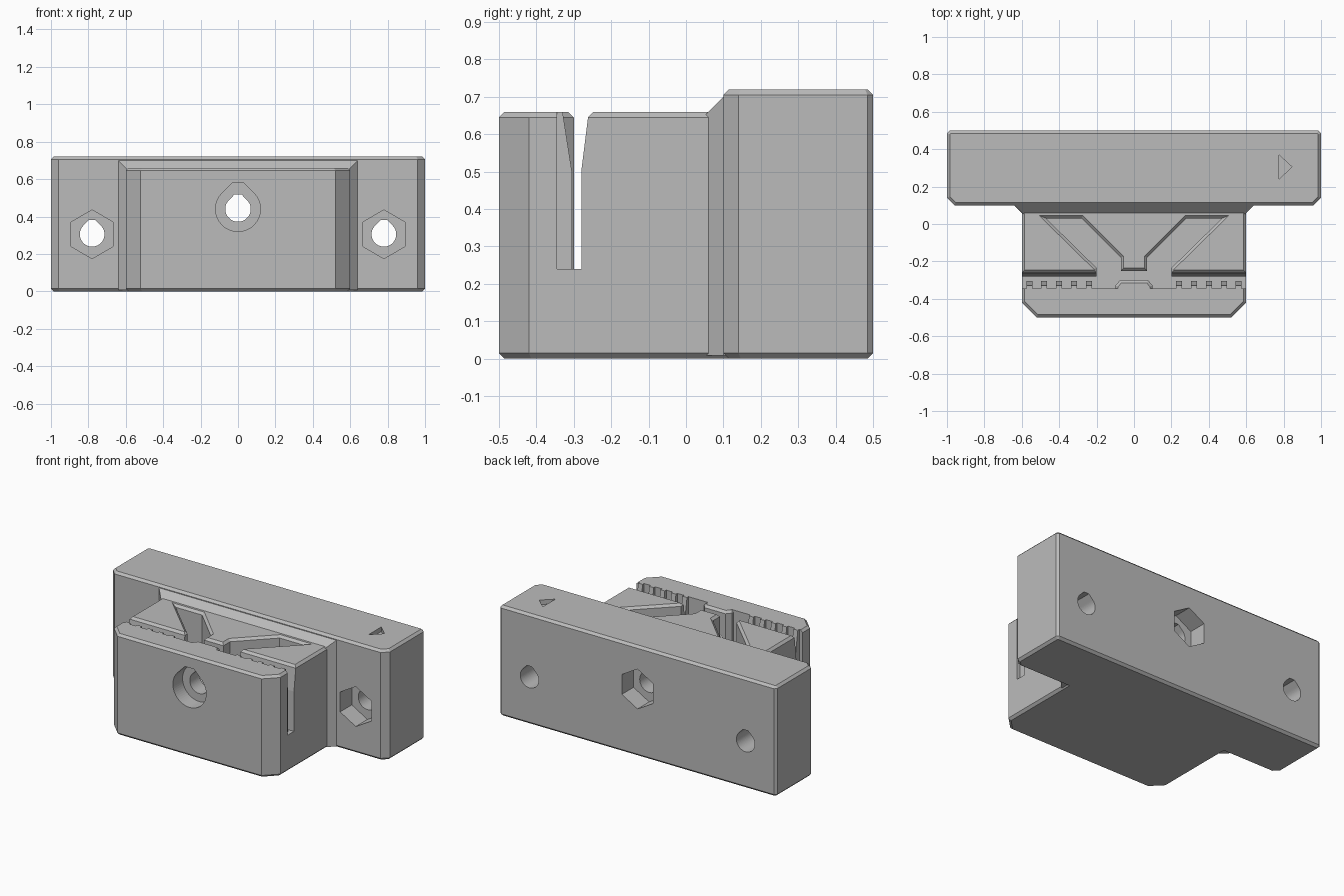
import bpy, bmesh, math
from mathutils import Vector

cube = bpy.data.objects.get("Cube")
if cube:
    bpy.data.objects.remove(cube, do_unlink=True)

grey = bpy.data.materials.new("plain grey")
grey.use_nodes = True
colour = (0.5, 0.5, 0.5, 1)
grey.diffuse_color = colour
grey.node_tree.nodes["Principled BSDF"].inputs["Base Color"].default_value = colour


def loft(name, rings):
    """Solid through rings of equal point count, capped at both ends."""
    bm = bmesh.new()
    loops = [[bm.verts.new(p) for p in ring] for ring in rings]
    n = len(loops[0])
    for a, b in zip(loops, loops[1:]):
        for i in range(n):
            j = (i + 1) % n
            bm.faces.new((a[i], a[j], b[j], b[i]))
    bm.faces.new(loops[0])
    bm.faces.new(loops[-1])
    bmesh.ops.recalc_face_normals(bm, faces=bm.faces)
    mesh = bpy.data.meshes.new(name)
    bm.to_mesh(mesh)
    bm.free()
    mesh.materials.append(grey)
    ob = bpy.data.objects.new(name, mesh)
    bpy.context.collection.objects.link(ob)
    return ob


def inset(points, d):
    """Mitred inward offset of a counter-clockwise outline."""
    pts = [Vector(p) for p in points]
    out = []
    for i, p in enumerate(pts):
        e1 = (p - pts[i - 1]).normalized()
        e2 = (pts[(i + 1) % len(pts)] - p).normalized()
        n1, n2 = Vector((-e1.y, e1.x)), Vector((-e2.y, e2.x))
        out.append(p + (n1 + n2) * d / (1 + n1.dot(n2)))
    return out


def stack(name, outline, levels):
    """Vertical solid from (height, inset) levels."""
    return loft(name, [[(p[0], p[1], z) for p in inset(outline, d)] for z, d in levels])


def mirrored(half):
    """Close a right-hand half outline, listed bottom to top, about x = 0."""
    return half + [(-x, y) for x, y in reversed(half)]


def combine(target, tool, operation):
    mod = target.modifiers.new("join", 'BOOLEAN')
    mod.operation = operation
    mod.solver = 'EXACT'
    mod.object = tool
    bpy.context.view_layer.objects.active = target
    bpy.ops.object.modifier_apply(modifier=mod.name)
    bpy.data.objects.remove(tool, do_unlink=True)


def along_x(name, profile, x0, x1):
    return loft(name, [[(x, y, z) for y, z in profile] for x in (x0, x1)])


def along_y(name, profile, x, z, y0, y1):
    return loft(name, [[(x + a, y, z + b) for a, b in profile] for y in (y0, y1)])


def teardrop(r):
    """Round hole with a clipped roof for printing."""
    pts = [(r * math.cos(math.radians(a)), r * math.sin(math.radians(a)))
           for a in range(135, 406, 6)]
    return pts + [(0.27 * r, 1.15 * r), (-0.27 * r, 1.15 * r)]


def hexagon(r):
    return [(r * math.sin(i * math.pi / 3), r * math.cos(i * math.pi / 3)) for i in range(6)]


C = 0.015  # edge chamfer

# Front clamp block
body = stack("clamp_mount", mirrored([(0.52, -0.5), (0.6, -0.42), (0.6, 0.3)]),
             [(0, C), (C, 0), (0.66 - C, 0), (0.66, C)])

# Belt slot, flared towards the top
slot = [(-0.345, 0.24), (-0.28, 0.24), (-0.28, 0.5), (-0.262, 0.645),
        (-0.235, 0.672), (-0.235, 0.8), (-0.345, 0.8)]
combine(body, along_x("slot_cutter", slot, -0.8, 0.8), 'DIFFERENCE')

# V-shaped channels around the central wedge
half = [(0.2, -0.3), (0.2, -0.235), (0.47, 0.03), (0.28, 0.03), (0.07, -0.18), (0.07, -0.25)]
combine(body, stack("channel_cutter", mirrored(half),
                    [(0.24, 0), (0.66 - C, 0), (0.66 + C, -2 * C)]), 'DIFFERENCE')

# Belt teeth on the front wall, with lead-in slope
tooth = [(-0.36, 0.23), (-0.305, 0.23), (-0.305, 0.5), (-0.33, 0.66), (-0.36, 0.66)]
for side in (-1, 1):
    for i in range(5):
        x = side * (0.24 + 0.08 * i)
        combine(body, along_x("tooth", tooth, x - 0.016, x + 0.016), 'UNION')

# Central pad facing the wedge
pad = mirrored([(0.1, -0.38), (0.1, -0.33), (0.075, -0.3)])
combine(body, stack("pad", pad, [(0.23, 0), (0.66 - C, 0), (0.66, C)]), 'UNION')

# Sloped collar between block and back plate
collar = []
for y, w, top in ((0.05, 0.59, 0.65), (0.1, 0.64, 0.7), (0.2, 0.64, 0.7)):
    collar.append([(-w, y, 0.008), (w, y, 0.008), (w, y, top), (-w, y, top)])
combine(body, loft("collar", collar), 'UNION')

# Wide back plate
plate = mirrored([(0.96, 0.1), (1, 0.14), (1, 0.5 - C), (1 - C, 0.5)])
combine(body, stack("back_plate", plate,
                    [(0, C), (C, 0), (0.72 - C, 0), (0.72, C)]), 'UNION')

# Central bolt hole, head recess and rear nut pocket
combine(body, along_y("bolt_cutter", teardrop(0.068), 0, 0.44, -0.6, 0.6), 'DIFFERENCE')
combine(body, along_y("head_cutter", teardrop(0.12), 0, 0.44, -0.6, -0.4), 'DIFFERENCE')
combine(body, along_y("nut_cutter", hexagon(0.13), 0, 0.44, 0.38, 0.6), 'DIFFERENCE')

# Side bolt holes with front nut pockets
for x in (-0.78, 0.78):
    combine(body, along_y("side_bolt_cutter", teardrop(0.066), x, 0.305, 0, 0.6), 'DIFFERENCE')
    combine(body, along_y("side_nut_cutter", hexagon(0.13), x, 0.305, 0, 0.22), 'DIFFERENCE')

# Engraved direction arrow
arrow = [(0.775, 0.24), (0.845, 0.305), (0.775, 0.37)]
combine(body, stack("arrow_cutter", arrow, [(0.69, 0), (0.8, 0)]), 'DIFFERENCE')
